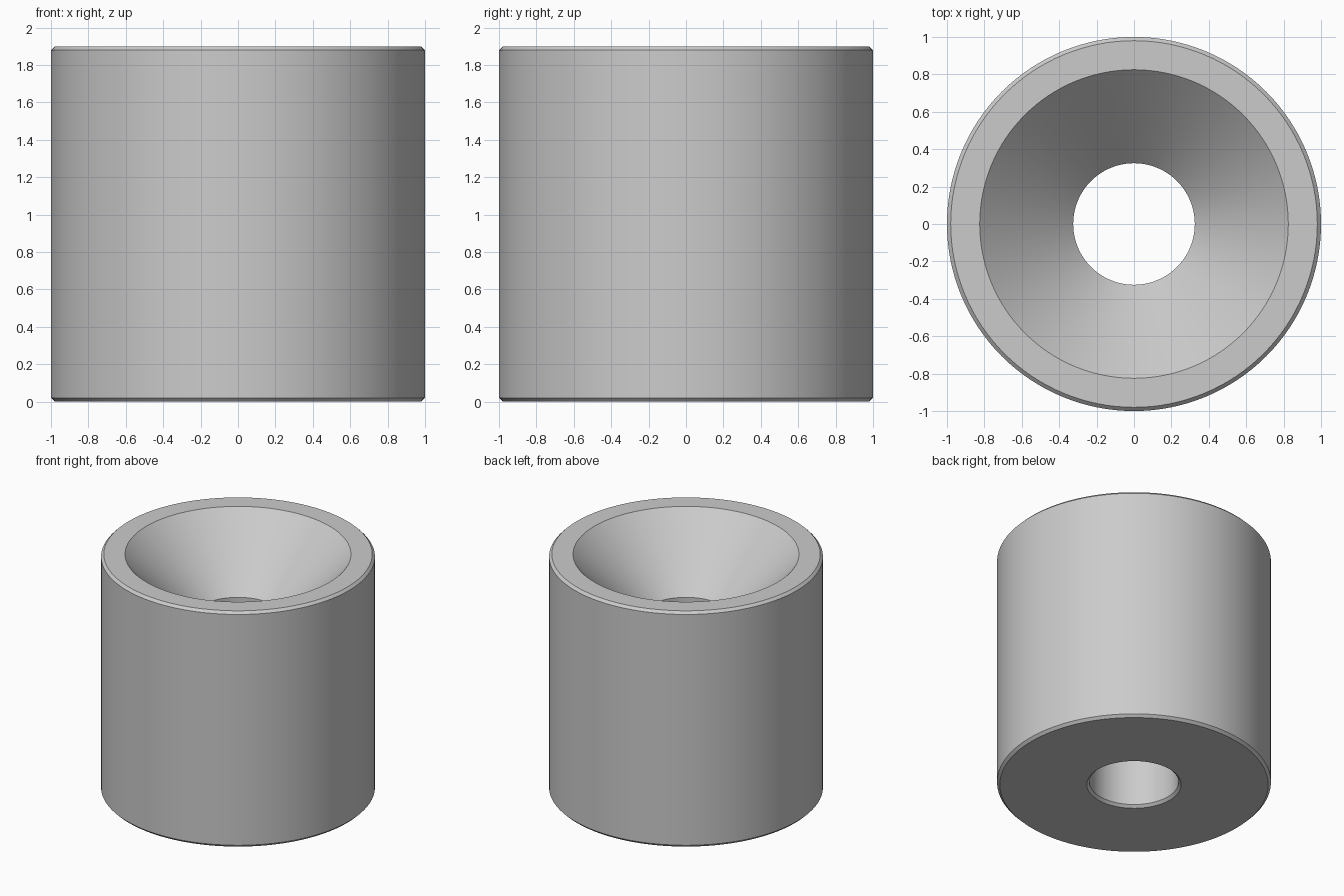
import bpy, bmesh, math

if "Cube" in bpy.data.objects:
    bpy.data.objects.remove(bpy.data.objects["Cube"])

SEGMENTS = 128
R, H, HOLE, C = 1.0, 1.9, 0.325, 0.02   # outer radius, height, bore radius, chamfer
CONE = 0.5                              # 45 degree countersink depth

# Closed wall cross-section as (radius, height)
profile = [
    (HOLE + C, 0), (R - C, 0), (R, C),          # bottom face, outer chamfer
    (R, H - C), (R - C, H),                     # outer wall, top chamfer
    (HOLE + CONE, H), (HOLE, H - CONE),         # rim, countersink
    (HOLE, C),                                  # bore
]

# Revolve the section around z
bm = bmesh.new()
rings = []
for r, z in profile:
    ring = []
    for i in range(SEGMENTS):
        a = 2 * math.pi * i / SEGMENTS
        ring.append(bm.verts.new((r * math.cos(a), r * math.sin(a), z)))
    rings.append(ring)
for k, lower in enumerate(rings):
    upper = rings[(k + 1) % len(rings)]
    for i in range(SEGMENTS):
        j = (i + 1) % SEGMENTS
        bm.faces.new((lower[i], lower[j], upper[j], upper[i]))
bmesh.ops.recalc_face_normals(bm, faces=bm.faces)

mesh = bpy.data.meshes.new("countersunk_spacer")
bm.to_mesh(mesh)
bm.free()
spacer = bpy.data.objects.new("countersunk_spacer", mesh)
bpy.context.collection.objects.link(spacer)

# Smooth walls with crisp chamfer edges
bpy.context.view_layer.objects.active = spacer
spacer.select_set(True)
bpy.ops.object.shade_smooth_by_angle(angle=math.radians(30))
